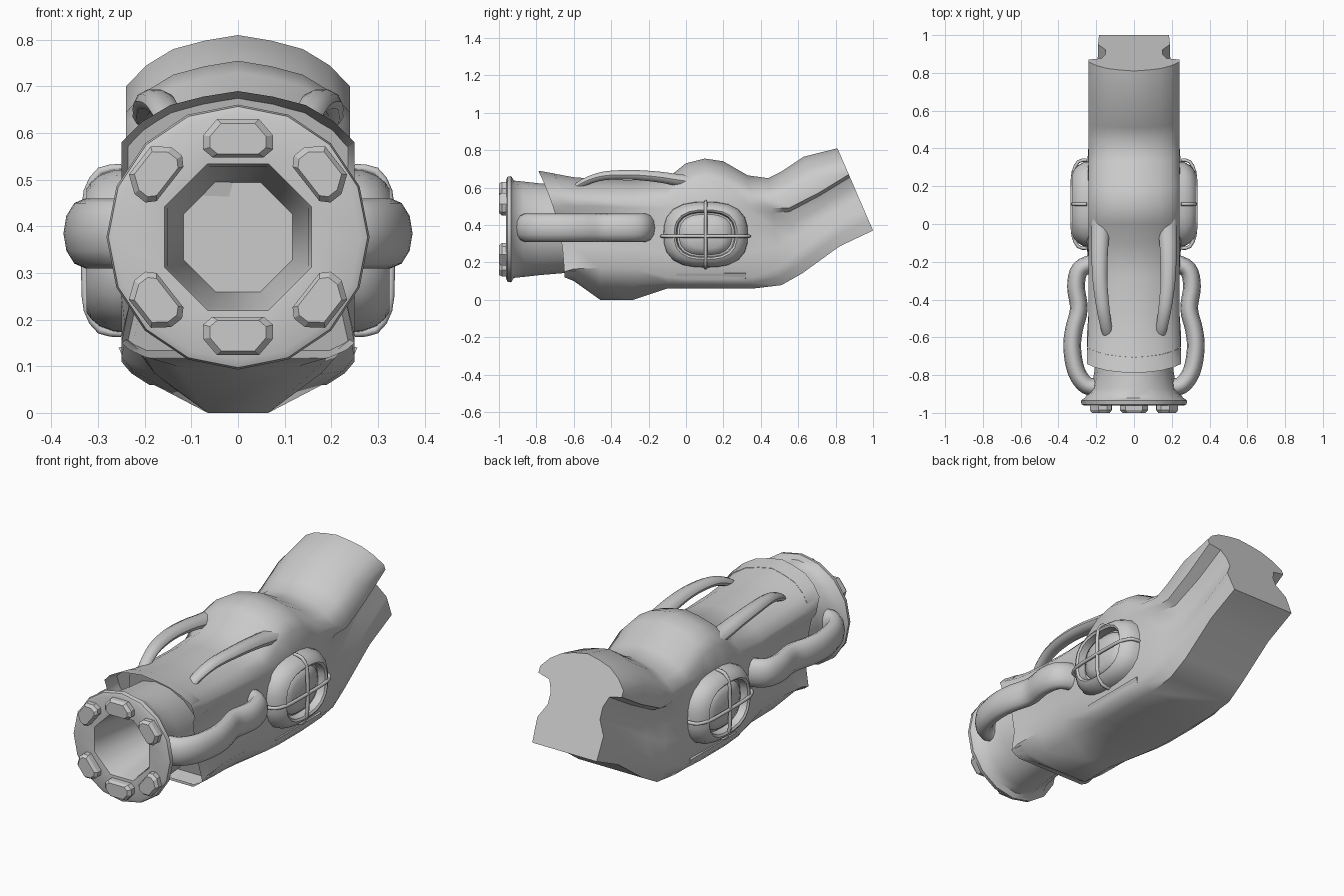
import bpy, bmesh
from math import sin, cos, pi, radians
from mathutils import Vector

if "Cube" in bpy.data.objects:
    bpy.data.objects.remove(bpy.data.objects["Cube"])


def loft(name, rings, angle=38, mirror=False, recess=None):
    """Skin a list of equal-length rings, cap both ends."""
    bm = bmesh.new()
    vs = [[bm.verts.new(p) for p in r] for r in rings]
    n = len(vs[0])
    for a, b in zip(vs, vs[1:]):
        for i in range(n):
            j = (i + 1) % n
            bm.faces.new((a[i], a[j], b[j], b[i]))
    first = bm.faces.new(vs[0][::-1])
    bm.faces.new(vs[-1])
    bmesh.ops.recalc_face_normals(bm, faces=bm.faces[:])
    if recess:
        bmesh.ops.inset_region(bm, faces=[first], thickness=recess[0])
        bmesh.ops.translate(bm, verts=first.verts[:], vec=(0, recess[1], 0))
    me = bpy.data.meshes.new(name)
    bm.to_mesh(me)
    bm.free()
    ob = bpy.data.objects.new(name, me)
    bpy.context.collection.objects.link(ob)
    if mirror:
        ob.modifiers.new("Mirror", 'MIRROR')
    bpy.ops.object.select_all(action='DESELECT')
    ob.select_set(True)
    bpy.context.view_layer.objects.active = ob
    bpy.ops.object.shade_smooth_by_angle(angle=radians(angle))
    return ob


def spline(pts, steps=4):
    """Catmull-Rom through points of any dimension."""
    p = [Vector(q) for q in pts]
    p = [2 * p[0] - p[1]] + p + [2 * p[-1] - p[-2]]
    out = []
    for a, b, c, d in zip(p, p[1:], p[2:], p[3:]):
        for k in range(steps):
            t = k / steps
            out.append(0.5 * (2 * b + (c - a) * t + (2 * a - 5 * b + 4 * c - d) * t * t
                              + (3 * b - a - 3 * c + d) * t ** 3))
    return out + [p[-2]]


def sweep(name, pts, up, ra, rb, sides=12, steps=4, taper=1):
    """Elliptical tube along a smooth path, mirrored across x."""
    path = spline(pts, steps)
    rings = []
    for i, p in enumerate(path):
        t = (path[min(i + 1, len(path) - 1)] - path[max(i - 1, 0)]).normalized()
        s = t.cross(Vector(up)).normalized()
        u = s.cross(t)
        f = 1 + (taper - 1) * i / (len(path) - 1)
        rings.append([p + s * ra * f * cos(2 * pi * k / sides) + u * rb * f * sin(2 * pi * k / sides)
                      for k in range(sides)])
    return loft(name, rings, 50, True)


# Main body: y top, y bottom, top, shoulder, lower edge, bottom, then half widths
stations = [
    (-.79, -.65, .69, .50, .15, .12, .25, .225, .25, .20),
    (-.60, -.60, .655, .50, .165, .10, .245, .22, .25, .13),
    (-.46, -.46, .645, .50, .17, .0, .24, .22, .24, .065),
    (-.28, -.28, .64, .49, .165, .0, .24, .23, .24, .065),
    (-.10, -.10, .65, .49, .12, .06, .24, .25, .25, .18),
    (.00, .00, .73, .50, .11, .06, .24, .25, .25, .19),
    (.10, .10, .755, .51, .11, .06, .24, .25, .25, .19),
    (.20, .20, .74, .52, .11, .06, .24, .25, .25, .19),
    (.33, .36, .665, .51, .12, .06, .24, .24, .245, .19),
    (.44, .51, .65, .49, .17, .078, .24, .215, .235, .19),
    (.51, .62, .685, .49, .25, .14, .24, .18, .215, .185),
    (.63, .82, .765, .57, .385, .285, .24, .16, .195, .185),
    (.81, 1.0, .81, .67, .485, .37, .24, .15, .19, .185),
]
rings = []
for yt, yb, T, S, E, B, W, N, L, K in stations:
    half = [(0, T), (.3 * W, T - .012), (.58 * W, T - .03), (.82 * W, T - .065), (W, T - .11), (W, S),
            (N + .25 * (W - N), S - .08 * (S - E)), (N, S - .35 * (S - E)),
            (N, S - .65 * (S - E)), (L, E), (.35 * K + .65 * L, .5 * (E + B)), (K, B)]
    outline = half + [(-x, z) for x, z in half[:0:-1]]
    power = 2 if yt < 0 else 1
    rings.append([(x, yb + (yt - yb) * ((z - B) / (T - B)) ** power, z) for x, z in outline])
loft("arm_body", rings, 48, recess=(.015, .08))

# Muzzle: neck, flange and octagonal bore
CZ = .377
outer = [(-.6, .20, .23), (-.78, .21, .245), (-.87, .225, .255), (-.92, .26, .26),
         (-.935, .282, .284), (-.955, .278, .28), (-.962, .262, .264)]
bore = [(-.955, .17), (-.93, .163), (-.65, .127)]
muzzle = [[(rx * cos(k * pi / 8), y, CZ + rz * sin(k * pi / 8)) for k in range(16)]
          for y, rx, rz in outer]
for y, r in bore:
    muzzle.append([(r * f * cos(k * pi / 8), y, CZ + r * f * sin(k * pi / 8))
                   for k in range(16) for f in [1 if k % 2 else cos(pi / 8)]])
loft("muzzle", muzzle, 46)

# Raised pads on the flange
pad = [(.055, -.037), (.075, -.02), (.075, .01), (.045, .045)]
pad += [(-u, v) for u, v in pad[::-1]]
for i, (deg, r, w) in enumerate([(90, .208, 1), (38, .222, .85), (-38, .222, .85),
                                 (-90, .208, 1), (218, .222, .85), (142, .222, .85)]):
    c, s = cos(radians(deg)), sin(radians(deg))
    loft(f"flange_pad_{i + 1}",
         [[((r + v * k) * c - u * k * w * s, y, CZ + (r + v * k) * s + u * k * w * c)
           for u, v in pad] for y, k in [(-.945, 1), (-.985, 1), (-1.0, .8)]], 25)

# Side hoses
sweep("side_hose", [(.17, -.865, .385), (.25, -.855, .385), (.305, -.78, .385), (.327, -.66, .385),
                    (.318, -.56, .385), (.292, -.45, .385), (.307, -.33, .385),
                    (.285, -.24, .385), (.20, -.20, .385)], (0, 0, 1), .047, .075)

# Bridging ribs on top, tapering to the front
sweep("top_rib", [(.175, .08, .625), (.178, -.04, .64), (.182, -.16, .658), (.18, -.3, .668),
                  (.165, -.44, .662), (.148, -.54, .63), (.135, -.6, .59)],
      (0, 0, 1), .052, .036, 10, taper=.5)

# Side lamp: rounded housing, recessed lens
PY, PZ = .105, .348


def rounded(x, ry, rz, n=24):
    ring = []
    for k in range(n):
        c, s = cos(2 * pi * k / n), sin(2 * pi * k / n)
        f = (abs(c) ** 2.7 + abs(s) ** 2.7) ** (-1 / 2.7)
        ring.append((x, PY + ry * c * f, PZ + rz * s * f))
    return ring


loft("lamp_housing", [rounded(*r) for r in [
    (.20, .228, .178), (.265, .224, .174), (.297, .205, .162), (.316, .185, .146),
    (.325, .168, .132), (.318, .158, .122), (.28, .152, .117)]], 40, True)
loft("lamp_lens", [rounded(*r) for r in [
    (.26, .148, .114), (.29, .138, .106), (.308, .095, .074), (.316, .03, .024)]], 50, True)

# Lamp guard bars
guard = [(.25, -1.04), (.295, -1.0), (.322, -.75), (.327, -.4), (.328, 0),
         (.327, .4), (.322, .75), (.295, 1.0), (.25, 1.04)]
sweep("guard_bar_long", [(x, PY + .225 * t, PZ - .008) for x, t in guard], (0, 0, 1), .009, .009, 8, 2)
sweep("guard_bar_upright", [(x, PY, PZ + .17 * t) for x, t in guard], (0, 1, 0), .009, .009, 8, 2)

# Lower side rail
loft("lower_rail", [[(.2, y, .105), (.245, y, .115), (.256, y, .14), (.22, y, .15)]
                    for y in (-.05, .32)], 30, True)
